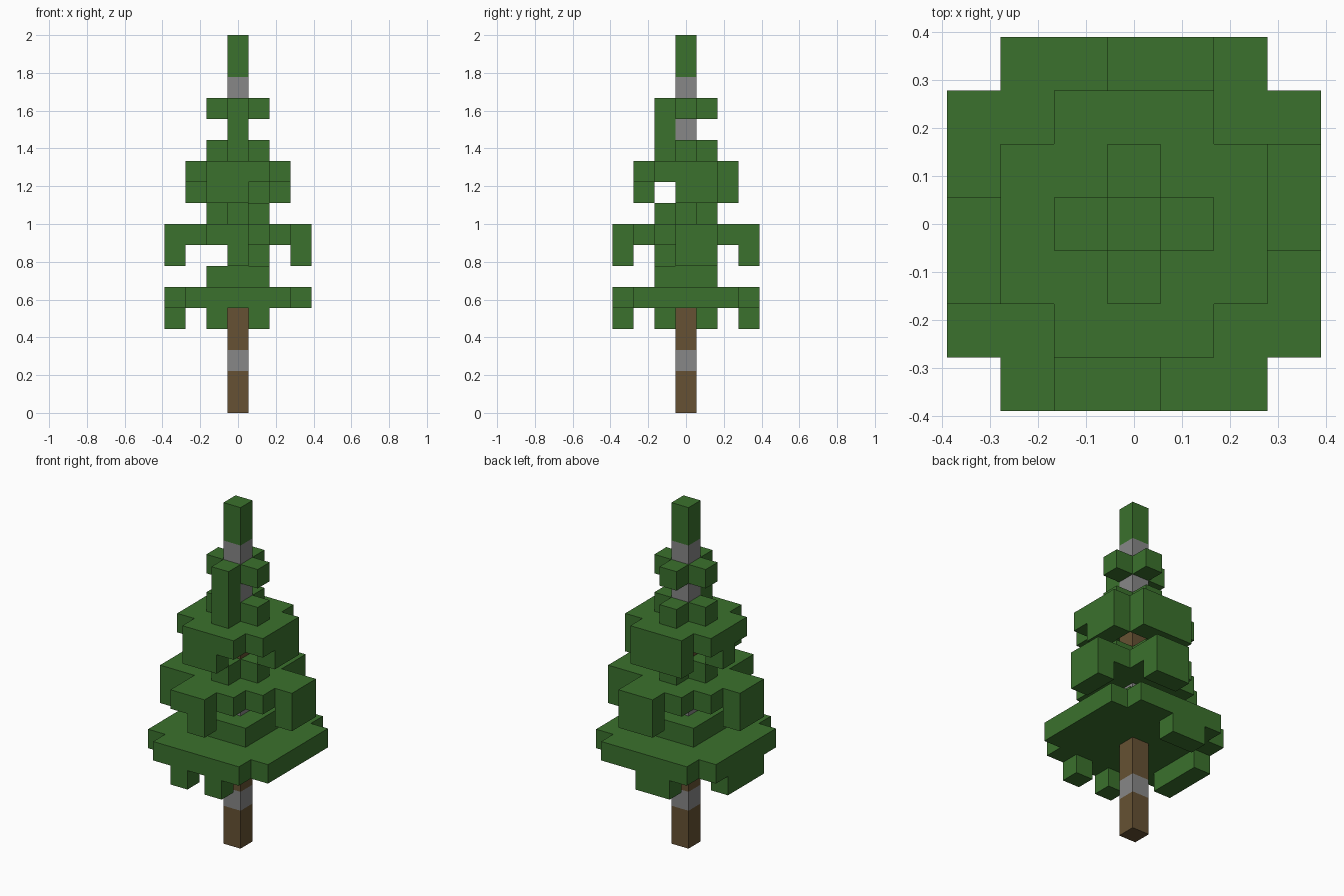
import bpy
import bmesh
from mathutils import Vector

if "Cube" in bpy.data.objects:
    bpy.data.objects.remove(bpy.data.objects["Cube"], do_unlink=True)

UNIT = 2 / 18  # edge of one block; the tree is 18 blocks tall


def material(name, rgb):
    m = bpy.data.materials.new(name)
    m.use_nodes = True
    m.diffuse_color = (*rgb, 1)
    m.node_tree.nodes["Principled BSDF"].inputs["Base Color"].default_value = (*rgb, 1)
    return m


GREEN = material("needle green", (0.043, 0.165, 0.026))
BROWN = material("bark brown", (0.133, 0.083, 0.033))
GREY = material("stone grey", (0.245, 0.245, 0.245))


def box(xs, ys, zs):
    """Blocks filling inclusive ranges on the grid."""
    return {(x, y, z) for x in range(xs[0], xs[1] + 1)
            for y in range(ys[0], ys[1] + 1)
            for z in range(zs[0], zs[1] + 1)}


def column(low, high):
    return box((0, 0), (0, 0), (low, high))


def plus(z):
    """Four blocks around the trunk."""
    return {(1, 0, z), (-1, 0, z), (0, 1, z), (0, -1, z)}


def disc(r, z):
    """Square layer with its corner blocks left out."""
    return {c for c in box((-r, r), (-r, r), (z, z))
            if abs(c[0]) < r or abs(c[1]) < r}


# Trunk and its grey bands
bands = column(2, 2) | column(7, 7) | column(13, 13) | column(15, 15)
trunk = column(0, 12) - bands

# Lowest, widest tier with hanging tips and a raised middle
low_tier = disc(3, 5) | box((-1, 1), (-1, 1), (6, 6))
low_tier |= {(-1, -3, 4), (1, -3, 4)}
low_tier |= box((-3, -3), (-1, 1), (4, 4)) | box((-1, 0), (3, 3), (4, 4))

# Second tier: pinwheel of branch tips, drooping one block
middle_tier = disc(2, 8) | plus(9)
middle_tier |= box((-1, 0), (-3, -3), (8, 8)) | {(0, -3, 7)}
middle_tier |= box((0, 1), (3, 3), (7, 8))
middle_tier |= box((3, 3), (0, 1), (7, 8))
middle_tier |= box((-3, -3), (-1, 0), (7, 8))

# Third tier
upper_tier = disc(2, 11) | plus(12) | {(-2, 0, 10)}
upper_tier |= box((-1, 0), (-2, -2), (10, 10))
upper_tier |= box((-1, 1), (2, 2), (10, 10))
upper_tier |= box((2, 2), (0, 1), (10, 10))

# Small top tier with its front stalk, and the tip
top_tier = plus(14) | {(0, -1, 13)} | column(14, 14)
tip = column(16, 17)

foliage = [low_tier, middle_tier, upper_tier, top_tier]
for tier in foliage:
    tier -= trunk | bands
solid = set().union(trunk, bands, tip, *foliage)


def build(name, cells, mat):
    """Outer skin of a group of blocks, flat faces merged."""
    bm = bmesh.new()
    for cell in sorted(cells):
        centre = Vector(cell) + Vector((0, 0, 0.5))
        for axis in range(3):
            for sign in (-1, 1):
                n = Vector((0, 0, 0))
                n[axis] = sign
                if tuple(int(v) for v in Vector(cell) + n) in solid:
                    continue
                u = Vector((0, 0, 0))
                u[(axis + 1) % 3] = 0.5
                v = n.cross(u)
                mid = centre + n / 2
                bm.faces.new([bm.verts.new((mid + a * u + b * v) * UNIT)
                              for a, b in ((-1, -1), (1, -1), (1, 1), (-1, 1))])
    bmesh.ops.remove_doubles(bm, verts=bm.verts, dist=UNIT / 100)
    bmesh.ops.dissolve_limit(bm, angle_limit=0.01, verts=bm.verts, edges=bm.edges)
    mesh = bpy.data.meshes.new(name)
    bm.to_mesh(mesh)
    bm.free()
    mesh.materials.append(mat)
    bpy.context.collection.objects.link(bpy.data.objects.new(name, mesh))


build("trunk", trunk, BROWN)
build("trunk_bands", bands, GREY)
build("low_branches", low_tier, GREEN)
build("middle_branches", middle_tier, GREEN)
build("upper_branches", upper_tier, GREEN)
build("top_branches", top_tier, GREEN)
build("tree_tip", tip, GREEN)
